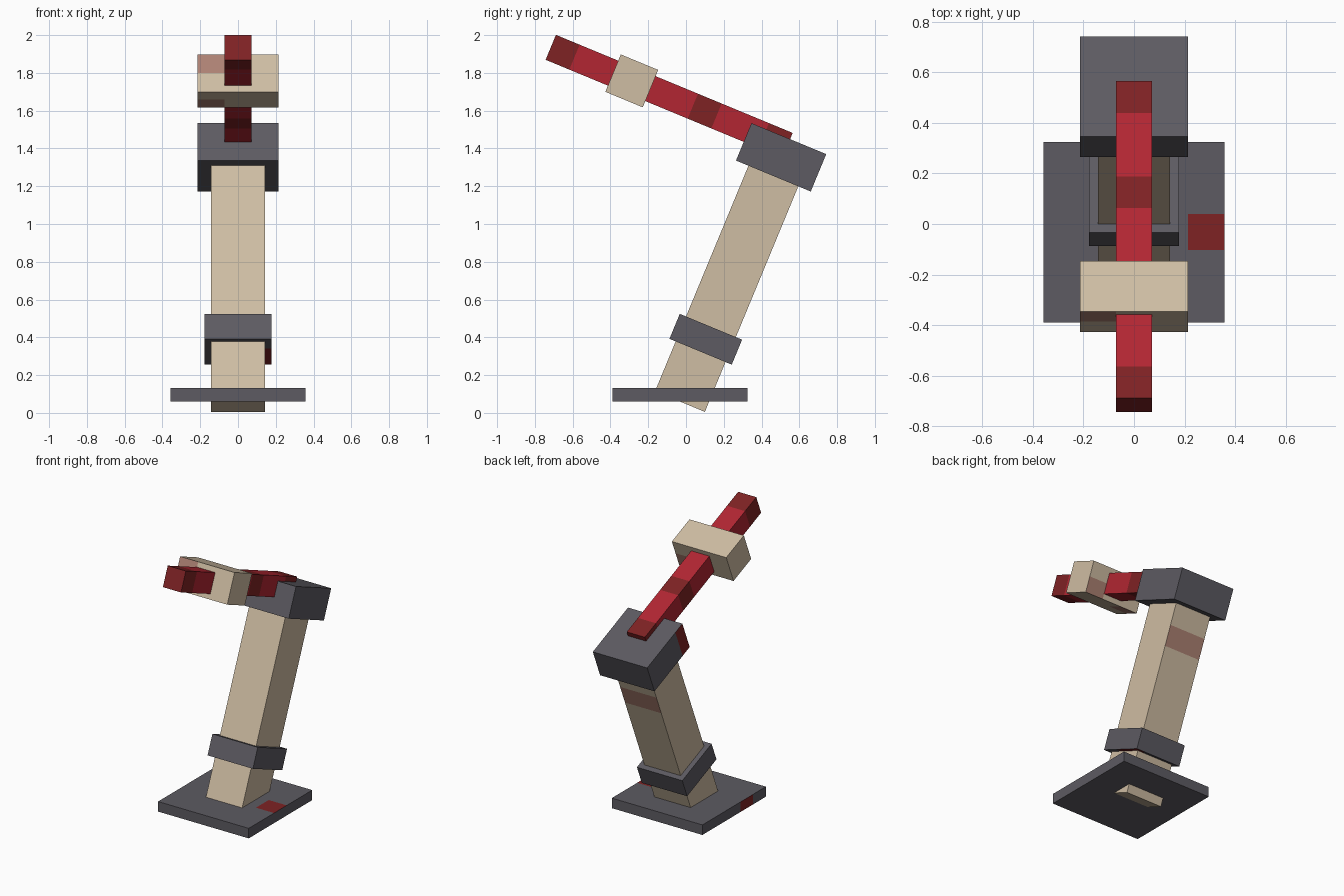
import bpy, bmesh, math
from mathutils import Matrix, Vector

if "Cube" in bpy.data.objects:
    bpy.data.objects.remove(bpy.data.objects["Cube"], do_unlink=True)

U = 0.0714  # one grid unit of the design


def material(name, rgb):
    lin = [((c / 255 + 0.055) / 1.055) ** 2.4 for c in rgb] + [1]
    m = bpy.data.materials.new(name)
    m.use_nodes = True
    m.diffuse_color = lin
    m.node_tree.nodes["Principled BSDF"].inputs["Base Color"].default_value = lin
    return m


TAN = material("tan", (207, 189, 163))
GREY = material("slate grey", (93, 91, 98))
RED = material("red", (178, 38, 50))
DARK = material("dark red", (126, 34, 36))
PINK = material("dusty pink", (174, 130, 116))

# Frame of the leaning arm: local z runs up the post, local y to the rear
LEAN = Matrix.Translation((0, -0.032, 0.06)) @ Matrix.Rotation(math.radians(-22.5), 4, "X")


def box(name, size, centre, mats, frame, cuts=(), rule=None):
    """Box in grid units, cut along (axis, offset) planes and coloured by rule(centre, normal)."""
    bm = bmesh.new()
    bmesh.ops.create_cube(bm, size=1)
    bmesh.ops.scale(bm, vec=size, verts=bm.verts)
    for axis, offset in cuts:
        normal = Vector((0, 0, 0))
        normal["xyz".index(axis)] = 1
        bmesh.ops.bisect_plane(bm, geom=bm.verts[:] + bm.edges[:] + bm.faces[:],
                               plane_co=normal * offset, plane_no=normal)
    bm.normal_update()
    if rule:
        for f in bm.faces:
            f.material_index = int(bool(rule(f.calc_center_median(), f.normal)))
    bmesh.ops.scale(bm, vec=(U, U, U), verts=bm.verts)
    mesh = bpy.data.meshes.new(name)
    bm.to_mesh(mesh)
    bm.free()
    for m in mats:
        mesh.materials.append(m)
    ob = bpy.data.objects.new(name, mesh)
    ob.matrix_world = frame @ Matrix.Translation(Vector(centre) * U)
    bpy.context.collection.objects.link(ob)
    return ob


# Flat base plate with a patch on its top and one on its side
def plate_patch(c, n):
    return (n.z > 0.5 and c.x > 3 and -1 < c.y < 1) or (n.x < -0.5 and -3 < c.y < -1)


box("base_plate", (10, 10, 1), (0, 0, 0), (GREY, DARK),
    Matrix.Translation((0, -0.032, 0.095)),
    [("x", 3), ("y", -3), ("y", -1), ("y", 1)], plate_patch)

# Leaning post with a faded band across its rear
box("post", (4, 4, 20), (0, 0, 10), (TAN, PINK), LEAN,
    [("z", 4), ("z", 6)], lambda c, n: n.y > 0.5 and 4 < c.z < 6)

# Collar round the post, patched underneath
box("collar", (5, 5, 2), (0, 0, 5), (GREY, DARK), LEAN,
    [("x", 1.5), ("y", -0.6)], lambda c, n: n.z < -0.5 and c.x > 1.5 and c.y > -0.6)

# Head block on top of the post
box("head_block", (6, 6, 3), (0, 0, 19.6), (GREY, DARK), LEAN,
    [("y", -1.8)], lambda c, n: n.x < -0.5 and c.y < -1.8)

# Long banded bar reaching forward out of the head
LENGTH = 19


def bar_band(c, n):
    t = c.y / LENGTH + 0.5
    return t < 0.1 or 0.6 < t < 0.7 or t > 0.9


box("bar", (2, LENGTH, 2), (0, -9.4, 20.6), (RED, DARK), LEAN,
    [("y", LENGTH * (t - 0.5)) for t in (0.1, 0.6, 0.7, 0.9)], bar_band)


# Cross block on the bar with faded corner patches
def block_patch(c, n):
    return ((n.y < -0.5 and c.x < -1 and c.z > 0) or
            (n.y > 0.5 and c.x > 1 and c.z < 0) or
            (n.z < -0.5 and c.x < -1 and c.y > 0))


box("cross_block", (6, 3, 3), (0, -12.4, 20.6), (TAN, PINK), LEAN,
    [("x", -1), ("x", 1), ("y", 0), ("z", 0)], block_patch)
